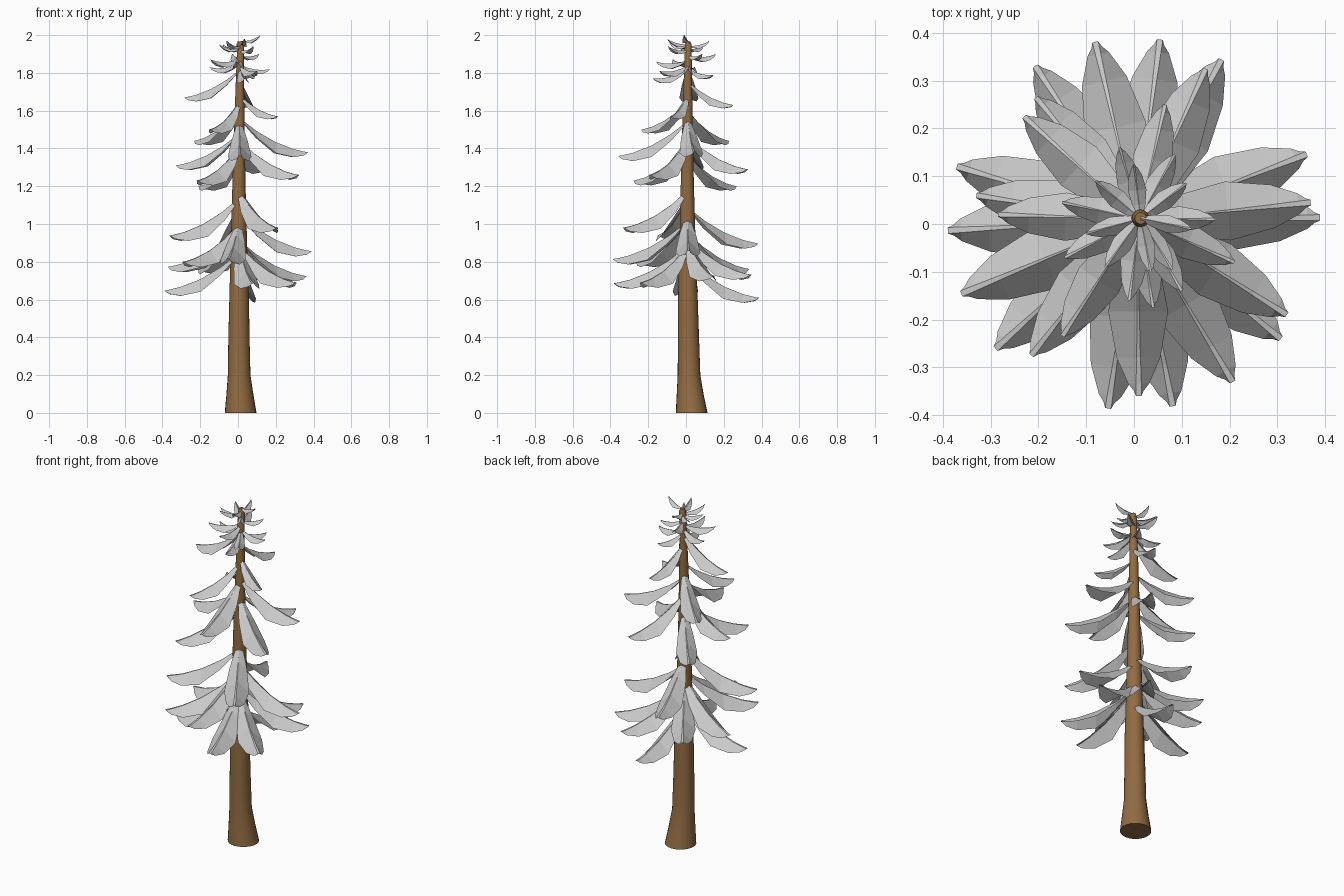
import bpy, bmesh, math

if "Cube" in bpy.data.objects:
    bpy.data.objects.remove(bpy.data.objects["Cube"])

# Trunk: (z, radius, centre x, centre y)
TRUNK = [(0, .084, .014, .03), (.1, .071, .01, .022), (.2, .06, .006, .016),
         (.4, .056, .005, .013), (.6, .052, .006, .01), (.9, .043, .005, .008),
         (1.2, .035, .005, .007), (1.5, .028, .007, .008), (1.8, .021, .011, .01),
         (1.95, .018, .014, .012), (1.965, .012, .014, .012)]
SIDES = 24


def trunk_centre(z):
    for a, b in zip(TRUNK, TRUNK[1:]):
        if z <= b[0]:
            t = (z - a[0]) / (b[0] - a[0])
            return a[2] + t * (b[2] - a[2]), a[3] + t * (b[3] - a[3])
    return TRUNK[-1][2], TRUNK[-1][3]


def finish(bm, name):
    me = bpy.data.meshes.new(name)
    bmesh.ops.recalc_face_normals(bm, faces=bm.faces)
    bm.to_mesh(me)
    bm.free()
    ob = bpy.data.objects.new(name, me)
    bpy.context.collection.objects.link(ob)
    return ob


bm = bmesh.new()
rings = []
for z, r, cx, cy in TRUNK:
    rings.append([bm.verts.new((cx + r * math.cos(k * math.tau / SIDES),
                                cy + r * math.sin(k * math.tau / SIDES), z))
                  for k in range(SIDES)])
for a, b in zip(rings, rings[1:]):
    for k in range(SIDES):
        n = (k + 1) % SIDES
        bm.faces.new((a[k], a[n], b[n], b[k]))
bm.faces.new(rings[0][::-1])
bm.faces.new(rings[-1])
trunk = finish(bm, "trunk")
bark = bpy.data.materials.new("bark")
bark.diffuse_color = (.29, .15, .055, 1)
bark.use_nodes = True
bark.node_tree.nodes["Principled BSDF"].inputs["Base Color"].default_value = bark.diffuse_color
trunk.data.materials.append(bark)
bpy.context.view_layer.objects.active = trunk
trunk.select_set(True)
bpy.ops.object.shade_smooth_by_angle(angle=math.radians(40))

# Folded branch sections: (distance, half width, edge drop, half ridge width) as fractions of length
SECTIONS = [(0, .03, .02, .002), (.25, .12, .10, .003), (.52, .17, .165, .006),
            (.78, .125, .12, .011), (.93, .06, .06, .015), (1, .028, .025, .016)]


def add_branch(bm, tx, ty, tz):
    length = math.hypot(tx, ty)
    slope = .5 if tz < 1.68 else .5 - .8 * (tz - 1.68) / .32
    cx, cy = trunk_centre(tz + slope * length)
    dx, dy = tx - cx, ty - cy
    length = math.hypot(dx, dy)
    dx, dy = dx / length, dy / length
    rows = []
    for t, w, drop, ridge in SECTIONS:
        z = tz + slope * length * (1 - t) - .36 * length * t * (1 - t)
        row = []
        for side, d in ((-w, drop), (-ridge, 0), (ridge, 0), (w, drop)):
            back = -.03 if t == 1 and d else 0
            u = (t + back) * length
            row.append(bm.verts.new((cx + dx * u - dy * side * length,
                                     cy + dy * u + dx * side * length,
                                     z - d * length)))
        rows.append(row)
    for a, b in zip(rows, rows[1:]):
        for k in range(3):
            bm.faces.new((a[k], b[k], b[k + 1], a[k + 1]))


# Lower branches: regular spiral of equal length
bm = bmesh.new()
for i in range(14):
    a = math.radians(82 + 100 * i)
    z = .61 + .038 * i if i < 6 else .69 + .0415 * (i - 6)
    add_branch(bm, .39 * math.cos(a), .39 * math.sin(a), z)
finish(bm, "lower_branches")

# Middle branches: tip positions
MIDDLE = [(-.205, .265, 1.20), (-.215, -.275, 1.23), (.32, -.19, 1.26), (.15, .325, 1.29),
          (-.33, .06, 1.31), (.01, -.36, 1.36), (.37, .045, 1.38), (-.23, .225, 1.44),
          (-.15, -.235, 1.50), (.21, -.08, 1.57), (.065, .25, 1.63), (-.285, .02, 1.67)]
bm = bmesh.new()
for tip in MIDDLE:
    add_branch(bm, *tip)
finish(bm, "middle_branches")

# Crown branches: tip positions
CROWN = [(.04, -.175, 1.77), (.085, .145, 1.79), (.10, -.14, 1.81), (.17, .01, 1.82),
         (-.15, .045, 1.83), (-.01, -.16, 1.86), (-.03, .16, 1.90), (.11, .085, 1.90),
         (-.145, -.07, 1.87), (-.08, .09, 1.95), (0, .125, 1.97), (-.10, -.02, 1.95),
         (-.06, -.09, 1.97), (.035, -.10, 1.98), (.08, -.095, 1.94), (.12, -.01, 2.0)]
bm = bmesh.new()
for tip in CROWN:
    add_branch(bm, *tip)
finish(bm, "crown_branches")
